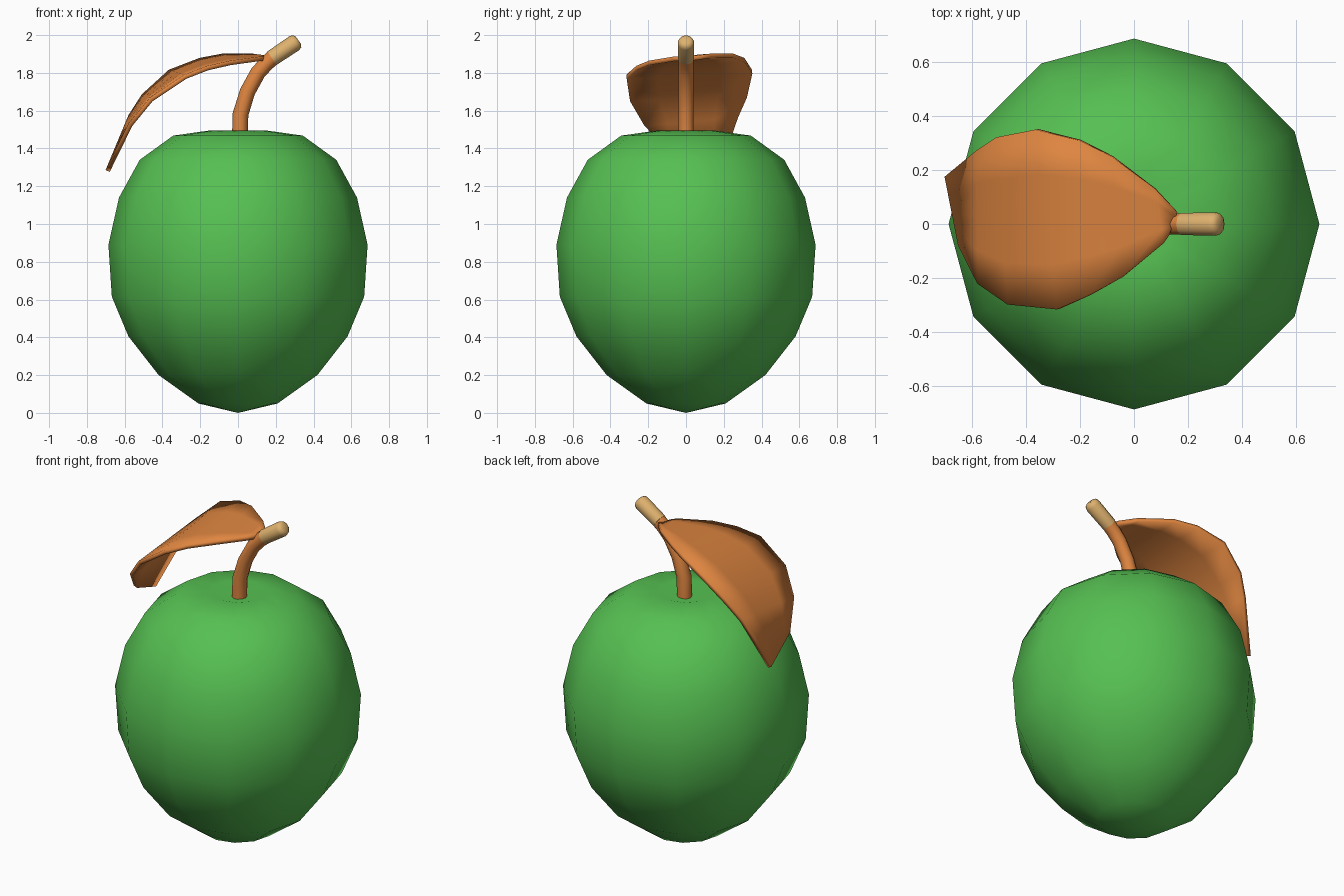
import bpy, math
from mathutils import Vector

if "Cube" in bpy.data.objects:
    bpy.data.objects.remove(bpy.data.objects["Cube"])


def material(name, rgb):
    m = bpy.data.materials.new(name)
    m.diffuse_color = (*rgb, 1)
    m.use_nodes = True
    m.node_tree.nodes["Principled BSDF"].inputs["Base Color"].default_value = m.diffuse_color
    return m


GREEN = material("fruit green", (0.093, 0.53, 0.084))
ORANGE = material("leaf orange", (0.73, 0.235, 0.051))
TAN = material("cut wood tan", (0.73, 0.44, 0.155))


def make(name, verts, faces, mat, angle=180):
    me = bpy.data.meshes.new(name)
    me.from_pydata(verts, [], faces)
    me.materials.append(mat)
    ob = bpy.data.objects.new(name, me)
    bpy.context.collection.objects.link(ob)
    bpy.ops.object.select_all(action='DESELECT')
    ob.select_set(True)
    bpy.context.view_layer.objects.active = ob
    bpy.ops.object.shade_smooth_by_angle(angle=math.radians(angle))
    return ob


def skin(rings, n):
    """Quads between successive rings, with capped ends."""
    faces = [(r * n + i, r * n + (i + 1) % n, (r + 1) * n + (i + 1) % n, (r + 1) * n + i)
             for r in range(rings - 1) for i in range(n)]
    return faces


# fruit: 12-sided lathe with a shallow dimple on top
profile = [(0.21, 0.05), (0.42, 0.2), (0.58, 0.405), (0.668, 0.615), (0.686, 0.89),
           (0.63, 1.14), (0.52, 1.34), (0.343, 1.468), (0.15, 1.495)]
N = 12
verts = [(r * math.cos(math.tau * i / N), r * math.sin(math.tau * i / N), z)
         for r, z in profile for i in range(N)]
faces = skin(len(profile), N)
last = (len(profile) - 1) * N
verts += [(0, 0, 0.0), (0, 0, 1.455)]
faces += [((i + 1) % N, i, len(verts) - 2) for i in range(N)]
faces += [(last + i, last + (i + 1) % N, len(verts) - 1) for i in range(N)]
make("fruit", verts, faces, GREEN)


def tube(name, path, mat, n=10):
    """Sweep a circle along (x, z, radius) points in the plane y = 0."""
    vs = []
    for k, (x, z, r) in enumerate(path):
        a, b = path[max(k - 1, 0)], path[min(k + 1, len(path) - 1)]
        t = Vector((b[0] - a[0], 0, b[1] - a[1])).normalized()
        u = Vector((t.z, 0, -t.x))
        for i in range(n):
            w = math.tau * i / n
            vs.append(Vector((x, 0, z)) + u * (r * math.cos(w)) + Vector((0, r * math.sin(w), 0)))
    fs = skin(len(path), n)
    fs += [tuple(reversed(range(n))), tuple(range(len(vs) - n, len(vs)))]
    return make(name, vs, fs, mat, 50)


# curved stem and its pale rounded end
tube("stem", [(0.01, 1.44, 0.042), (0.013, 1.58, 0.042), (0.05, 1.7, 0.041), (0.105, 1.8, 0.041),
              (0.15, 1.85, 0.041), (0.19, 1.885, 0.042)], ORANGE)
tube("stem_tip", [(0.18, 1.878, 0.043), (0.298, 1.957, 0.045), (0.313, 1.967, 0.039),
                  (0.32, 1.972, 0.024)], TAN)

# drooping leaf: left edge, right edge in plan; height follows a bending curve
left = [(0.16, 0.045), (0.08, 0.13), (-0.08, 0.25), (-0.2, 0.31),
        (-0.36, 0.35), (-0.5, 0.322), (-0.57, 0.275), (-0.69, 0.175)]
right = [(0.13, -0.04), (0.11, -0.07), (-0.04, -0.195), (-0.16, -0.262),
         (-0.28, -0.315), (-0.46, -0.297), (-0.57, -0.22), (-0.64, -0.08)]
curve = [(0.2, 1.87), (0.11, 1.88), (-0.08, 1.868), (-0.2, 1.84), (-0.36, 1.775),
         (-0.5, 1.65), (-0.57, 1.545), (-0.64, 1.39), (-0.69, 1.265)]


def height(x):
    for (x0, z0), (x1, z1) in zip(curve, curve[1:]):
        if x >= x1:
            return z0 + (z1 - z0) * (x - x0) / (x1 - x0)
    return curve[-1][1]


C = 5
verts = []
for (lx, ly), (rx, ry) in zip(left, right):
    for c in range(C):
        t = c / (C - 1)
        x, y = lx + (rx - lx) * t, ly + (ry - ly) * t
        verts.append((x, y, height(x) + 0.09 * y))
faces = [(r * C + c, (r + 1) * C + c, (r + 1) * C + c + 1, r * C + c + 1)
         for r in range(len(left) - 1) for c in range(C - 1)]
leaf = make("leaf", verts, faces, ORANGE, 50)
solid = leaf.modifiers.new("thickness", 'SOLIDIFY')
solid.thickness = 0.024
solid.offset = 0
